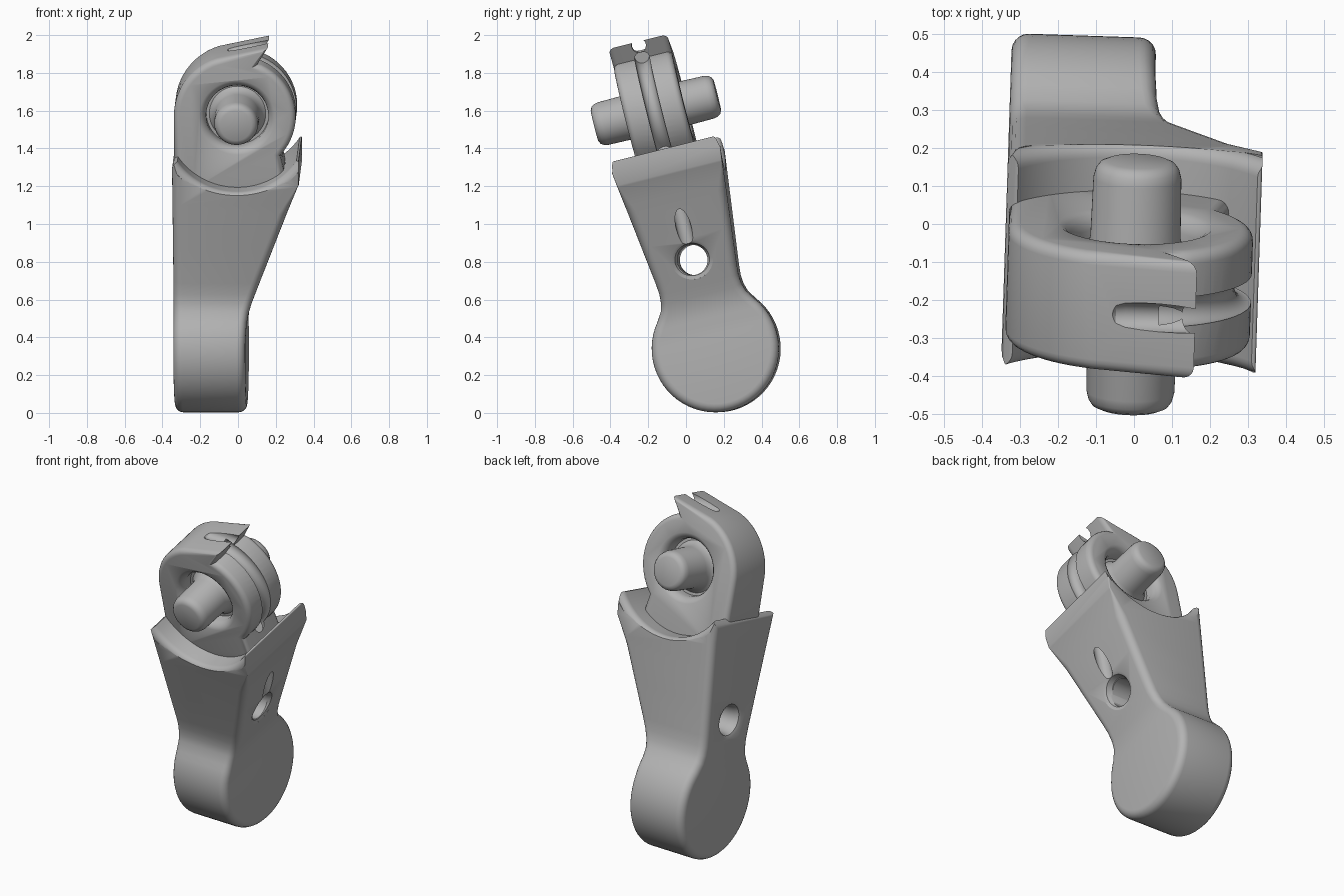
import bpy, bmesh
from math import sin, cos, pi, radians, hypot
from mathutils import Matrix, Vector

cube = bpy.data.objects.get("Cube")
if cube:
    bpy.data.objects.remove(cube, do_unlink=True)

grey = bpy.data.materials.new("plain grey")
grey.use_nodes = True
COLOUR = (0.45, 0.45, 0.45, 1)
grey.diffuse_color = COLOUR
grey.node_tree.nodes["Principled BSDF"].inputs["Base Color"].default_value = COLOUR

AXLE_W = 1.30                                  # axle height above the foot centre
TO_Y = Matrix.Rotation(-pi / 2, 4, 'X')        # turns a lathe axis to the y axis
TO_X = Matrix.Rotation(pi / 2, 4, 'Y')         # turns a lathe axis to the x axis
AT_AXLE = Matrix.Translation((0, 0, AXLE_W))


def polar(r, deg):
    return r * cos(radians(deg)), r * sin(radians(deg))


def lerp(table, w):
    for (w0, x0), (w1, x1) in zip(table, table[1:]):
        if w <= w1:
            return x0 + (x1 - x0) * max(0, (w - w0) / (w1 - w0))
    return table[-1][1]


def mesh_object(name, rings, caps):
    """Bridge closed rings of points and close the ends with the given cap faces."""
    bm = bmesh.new()
    vs = [[bm.verts.new(p) for p in ring] for ring in rings]
    n = len(vs[0])
    for a, b in zip(vs, vs[1:]):
        for i in range(n):
            j = (i + 1) % n
            bm.faces.new((a[i], a[j], b[j], b[i]))
    for end in (vs[0], vs[-1]):
        for cap in caps:
            bm.faces.new([end[i] for i in cap])
    bmesh.ops.recalc_face_normals(bm, faces=bm.faces)
    me = bpy.data.meshes.new(name)
    bm.to_mesh(me)
    bm.free()
    ob = bpy.data.objects.new(name, me)
    bpy.context.collection.objects.link(ob)
    me.materials.append(grey)
    return ob


def lathe(name, profile, matrix, n=64):
    rings = [[matrix @ Vector((*polar(r, 360 * i / n), t)) for i in range(n)]
             for r, t in profile]
    return mesh_object(name, rings, [range(n)])


def inset(pts, d):
    """Move a counter-clockwise outline inwards by d."""
    out = []
    for i, (x, y) in enumerate(pts):
        (px, py), (qx, qy) = pts[i - 1], pts[(i + 1) % len(pts)]
        la, lb = hypot(x - px, y - py), hypot(qx - x, qy - y)
        n1 = Vector((py - y, x - px)) / la
        n2 = Vector((y - qy, qx - x)) / lb
        m = (n1 + n2) / max(1 + n1.dot(n2), 0.6)
        out.append((x + m.x * d, y + m.y * d))
    return out


def slab(name, outline, lo, hi, r_lo, r_hi, place, caps, steps=5):
    """Extrude an outline with rounded rims; hi and r_hi vary along the outline."""
    rings = []
    arc = [(1 - sin(pi / 2 * k / steps), 1 - cos(pi / 2 * k / steps)) for k in range(steps + 1)]
    for ins, dep in arc:
        rings.append([place(a, b, lo + r_lo * dep) for a, b in inset(outline, r_lo * ins)])
    for ins, dep in reversed(arc):
        ring = []
        for i, (_, w) in enumerate(outline):
            r = r_hi(w)
            a, b = inset(outline, r * ins)[i]
            ring.append(place(a, b, hi(b) - r * dep))
        rings.append(ring)
    return mesh_object(name, rings, caps)


def cut(ob, cutter):
    cutter.hide_render = True
    mod = ob.modifiers.new("cut", 'BOOLEAN')
    mod.operation, mod.solver, mod.object = 'DIFFERENCE', 'EXACT', cutter
    bpy.context.view_layer.objects.active = ob
    bpy.ops.object.modifier_apply(modifier=mod.name)
    bpy.data.objects.remove(cutter, do_unlink=True)


# Body: round foot, narrow neck and flaring shank
half = [polar(0.337, a) for a in range(-87, 42, 6)]
half += [(0.232, 0.26), (0.22, 0.30), (0.216, 0.35), (0.221, 0.41)]
half += [(0.221 + 0.12 * (w - 0.41), w) for w in (0.6, 0.8, 0.85, 0.95, 0.96, 1.09)]
outline = half + [(-v, w) for v, w in reversed(half)]
N = len(outline)
RIGHT = [(0.1, 0.038), (0.2, 0.045), (0.26, 0.058), (0.33, 0.085), (0.95, 0.322), (0.96, 0.328)]
ROUND = [(0.8, 0.045), (0.95, 0.006)]
body = slab("body", outline, -0.343, lambda w: lerp(RIGHT, w), 0.045,
            lambda w: lerp(ROUND, w), lambda a, b, t: (t, a, b),
            [(i, i + 1, N - 2 - i, N - 1 - i) for i in range(N // 2 - 1)])

# Saddle with rounded rims under the head
flare = [(0.38 + 0.04 * (1 - cos(pi / 12 * k)), 0.25 + 0.04 * sin(pi / 12 * k)) for k in range(7)]
flare.append((0.42, 0.5))
cut(body, lathe("saddle_cutter", [(r, -t) for r, t in reversed(flare)] + flare, AT_AXLE @ TO_Y, 96))

# Cross hole with eased rims, and the cord passage
HOLE = Matrix.Translation((0, 0, 0.484))
cut(body, lathe("hole_cutter", [(0.13, -0.4), (0.11, -0.343), (0.092, -0.335),
                                (0.083, -0.31), (0.08, -0.28), (0.08, 0.5)], HOLE @ TO_X, 48))
rim = Matrix.Translation((lerp(RIGHT, 0.484), 0, 0.484)) @ Matrix.Rotation(radians(21), 4, 'Y') @ TO_X
cut(body, lathe("rim_cutter", [(0.075, -0.04), (0.083, -0.025), (0.092, -0.008),
                               (0.11, 0), (0.13, 0.05)], rim, 48))
cut(body, lathe("cord_cutter", [(0.04, 0.5), (0.04, 1.2)], Matrix.Translation((0.21, 0, 0)), 32))

# Head: rounded hood with a hooked tip, running into a round pulley
head_outline = [(-0.335, -0.28), (-0.25, -0.42), (0.15, -0.42), (0.25, -0.32)]
head_outline += [polar(0.31, a) for a in range(-43, 66, 6)]
head_outline += [(0.11, 0.285), (0.165, 0.375)]
head_outline += [polar(0.335, a) for a in range(108, 181, 6)]
head = slab("head", head_outline, -0.16, lambda w: 0.16, 0.032, lambda w: 0.032,
            lambda a, b, t: (a, t, b + AXLE_W), [range(len(head_outline))])

# Bearing recess on both faces
recess = [(0.165, 0.07), (0.165, 0.115), (0.172, 0.135), (0.185, 0.15), (0.205, 0.162), (0.205, 0.3)]
for side in (1, -1):
    cut(head, lathe("recess_cutter", [(r, side * t) for r, t in recess], AT_AXLE @ TO_Y))

# Cord groove round the pulley and slot through the hook
path = []
for a in range(-48, 79, 6):
    ring = []
    for k in range(20):
        c, s = polar(0.04, 18 * k)
        x, z = polar(0.305 + c, a)
        ring.append((x, s, z + AXLE_W))
    path.append(ring)
cut(head, mesh_object("groove_cutter", path, [range(20)]))
slot = Matrix.Translation((0, 0, AXLE_W + 0.355)) @ TO_X
cut(head, lathe("slot_cutter", [(0.02, -0.06), (0.034, -0.045), (0.038, -0.02), (0.038, 0.4)], slot, 24))

# Axle with eased ends and a fillet at the hub
end = [(0.155, 0.065), (0.138, 0.08), (0.126, 0.1), (0.119, 0.13), (0.116, 0.29),
       (0.11, 0.313), (0.1, 0.327), (0.082, 0.335)]
axle = lathe("axle", [(r, -t) for r, t in reversed(end)] + end, AT_AXLE @ TO_Y)

# Lean everything back and shade
lean = (Matrix.Translation((0, -0.15, 0)) @ Matrix.Rotation(radians(-1.9), 4, 'Z')
        @ Matrix.Translation((0, 0.305, 0.34)) @ Matrix.Rotation(radians(14), 4, 'X'))
bpy.ops.object.select_all(action='DESELECT')
for ob in (body, head, axle):
    ob.data.transform(lean)
    ob.select_set(True)
bpy.context.view_layer.objects.active = body
bpy.ops.object.shade_smooth_by_angle(angle=radians(32))
